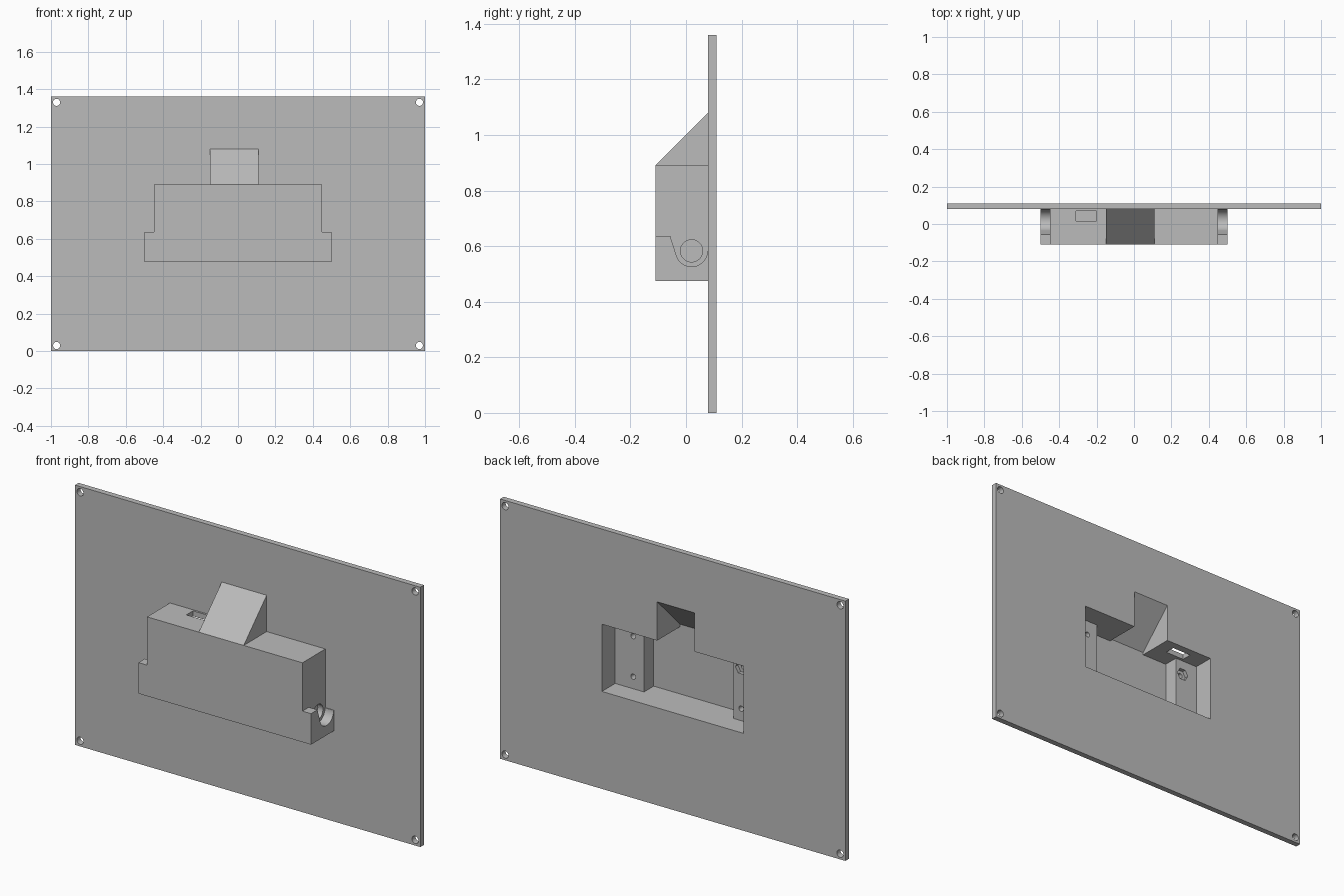
import bpy, bmesh, math

default = bpy.data.objects.get("Cube")
if default:
    bpy.data.objects.remove(default, do_unlink=True)

# Single flat colour
grey = bpy.data.materials.new("plain grey")
grey.use_nodes = True
colour = (0.5, 0.5, 0.5, 1)
grey.diffuse_color = colour
grey.node_tree.nodes["Principled BSDF"].inputs["Base Color"].default_value = colour


def prism(name, outline, axis, lo, hi):
    """Extrude a 2D outline along x (outline is y,z) or y (outline is x,z)."""
    place = (lambda a, b, t: (t, a, b)) if axis == "x" else (lambda a, b, t: (a, t, b))
    bm = bmesh.new()
    face = bm.faces.new([bm.verts.new(place(a, b, lo)) for a, b in outline])
    grown = bmesh.ops.extrude_face_region(bm, geom=[face])["geom"]
    shift = place(0, 0, hi - lo)
    bmesh.ops.translate(bm, vec=shift, verts=[g for g in grown if isinstance(g, bmesh.types.BMVert)])
    bmesh.ops.recalc_face_normals(bm, faces=bm.faces)
    mesh = bpy.data.meshes.new(name)
    bm.to_mesh(mesh)
    bm.free()
    mesh.materials.append(grey)
    obj = bpy.data.objects.new(name, mesh)
    bpy.context.collection.objects.link(obj)
    return obj


def box(name, x, y, z):
    return prism(name, [(x[0], z[0]), (x[1], z[0]), (x[1], z[1]), (x[0], z[1])], "y", *y)


def arc(a, b, r, start=0, end=360, n=32):
    """Points along an arc, without the last one when it is a full circle."""
    full = end - start == 360
    steps = [math.radians(start + (end - start) * i / n) for i in range(n if full else n + 1)]
    return [(a + r * math.cos(t), b + r * math.sin(t)) for t in steps]


def cut(target, cutters):
    for cutter in cutters:
        cutter.hide_render = True
        mod = target.modifiers.new("cut", "BOOLEAN")
        mod.operation = "DIFFERENCE"
        mod.solver = "EXACT"
        mod.object = cutter
    bpy.context.view_layer.objects.active = target
    for mod in list(target.modifiers):
        bpy.ops.object.modifier_apply(modifier=mod.name)


cutters = []


def cutter(obj):
    cutters.append(obj)
    return obj


BACK, SEAT, FRONT, INNER = 0.11, 0.08, -0.11, -0.08
AXLE = (0.02, 0.583)

# Main parts
plate = box("back_plate", (-1, 1), (SEAT, BACK), (0, 1.36))
housing = box("housing", (-0.45, 0.45), (FRONT, SEAT), (0.475, 0.89))
hood = prism("sloped_hood", [(FRONT, 0.89), (SEAT, 0.89), (SEAT, 1.08)], "x", -0.15, 0.11)

# Hollow interior, open at the back
cavity = cutter(box("cavity_cutter", (-0.41, 0.41), (INNER, 0.2), (0.51, 0.862)))
hood_cavity = cutter(prism("hood_cutter", [(INNER, 0.8), (INNER, 0.875), (0.2, 1.155), (0.2, 0.8)],
                           "x", -0.127, 0.09))

# Corner screw holes
corner_holes = [cutter(prism("screw_cutter", arc(x, z, 0.019), "y", 0, 0.2))
                for x in (-0.97, 0.97) for z in (0.03, 1.33)]

# Cable slot in the roof and shallow round sockets in the sides
slot = cutter(box("slot_cutter", (-0.31, -0.2), (0.015, 0.07), (0.84, 0.92)))
sockets = [cutter(prism("socket_cutter", arc(*AXLE, 0.04), "x", *sorted((s * 0.42, s * 0.47))))
           for s in (-1, 1)]

cut(plate, [cavity, hood_cavity] + corner_holes)
cut(housing, [cavity, hood_cavity, slot] + sockets)
cut(hood, [hood_cavity])

# Side cradles with a rounded seat
cradle = [(FRONT, 0.475), (FRONT, 0.637), (-0.057, 0.637)] + arc(*AXLE, 0.057, 198, 360) + [
    (SEAT, AXLE[1]), (SEAT, 0.475)]
for side, s in (("left", 1), ("right", -1)):
    prism(side + "_cradle", cradle, "x", *sorted((s * 0.45, s * 0.5)))

# Inner mounting blocks with blind screw holes
for side, x, hole_x in (("left", (0.243, 0.41), 0.306), ("right", (-0.41, -0.276), -0.32)):
    block = box(side + "_mount_block", x, (INNER, 0), (0.51, 0.862))
    holes = [cutter(prism("pilot_cutter", arc(hole_x, z, 0.014, n=16), "y", -0.06, 0.05))
             for z in (0.573, 0.785)]
    if side == "right":  # hexagonal nut recess
        holes.append(cutter(prism("nut_cutter", arc(hole_x, 0.785, 0.034, n=6), "y", -0.02, 0.05)))
    cut(block, holes)

for obj in cutters:
    bpy.data.objects.remove(obj, do_unlink=True)

# Smooth the round surfaces, keep edges sharp
for obj in bpy.context.collection.objects:
    if obj.type == "MESH" and grey.name in obj.data.materials:
        bpy.ops.object.select_all(action="DESELECT")
        obj.select_set(True)
        bpy.context.view_layer.objects.active = obj
        bpy.ops.object.shade_smooth_by_angle(angle=math.radians(30))
